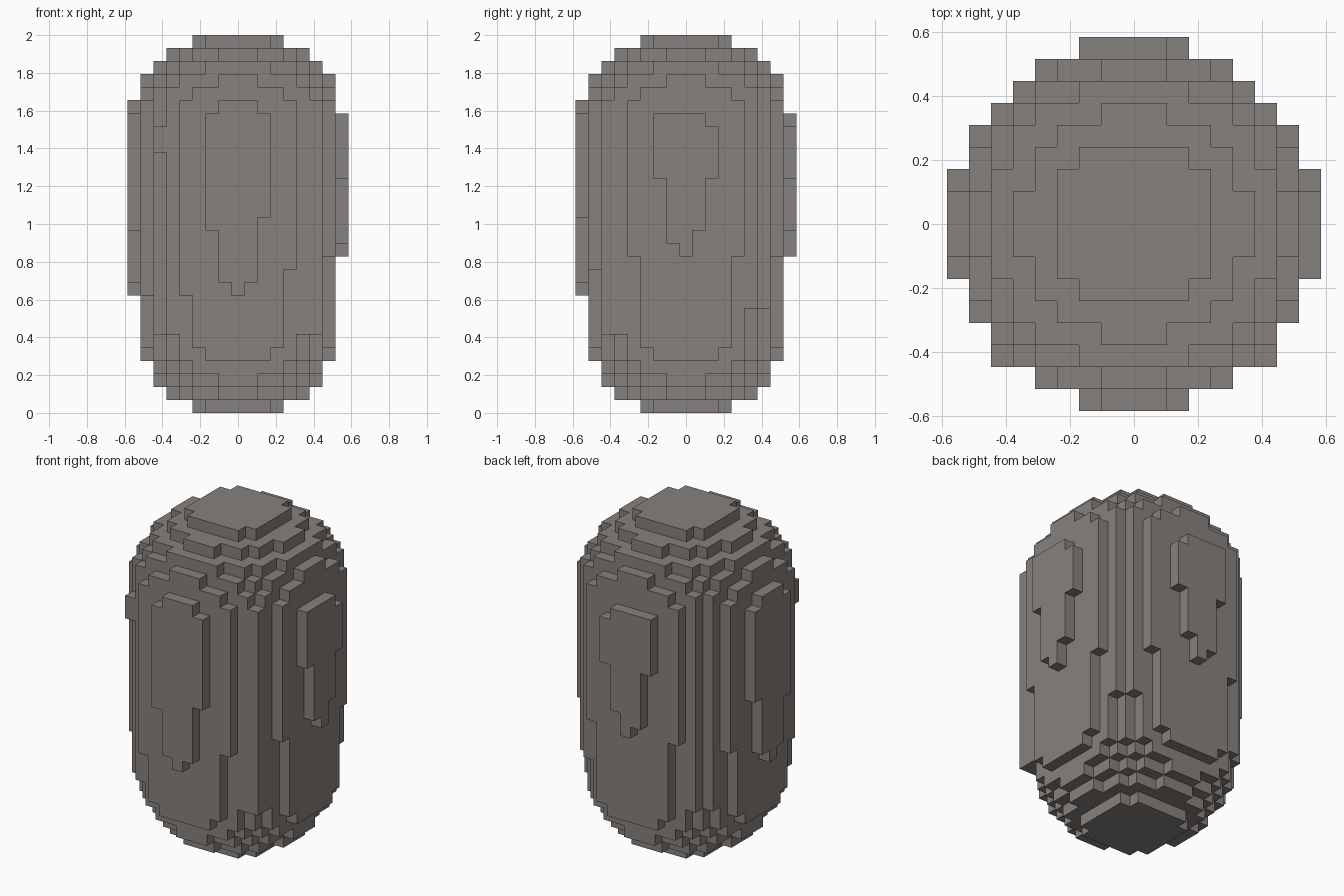
import bpy
import bmesh
from mathutils import Vector

cube = bpy.data.objects.get("Cube")
if cube:
    bpy.data.objects.remove(cube, do_unlink=True)

LAYERS = 29
SIZE = 2 / LAYERS

# Half-widths of each row, from the middle row outwards, for the stepped caps
CAPS = {
    0: "3332", 1: "554431", 2: "6655431", 3: "6666543",
    4: "77766542", 5: "77776543",
    24: "77776653", 25: "77666541", 26: "6665542", 27: "554431", 28: "3332",
}
BODY = "77776653"

cells = set()


def add_column(i, j, start, end):
    cells.update((i, j, k) for k in range(start, end))


def add_both(i, j, start, end):
    """Add a column and its twin across the diagonal."""
    add_column(i, j, start, end)
    add_column(j, i, start, end)


# Rounded capsule body, layer by layer
for k in range(LAYERS):
    for j, width in enumerate(CAPS.get(k, BODY)):
        for i in range(-int(width), int(width) + 1):
            cells.update({(i, j, k), (i, -j, k)})

# Shoulder strips that widen the four broad faces
add_both(-4, -7, 9, 24)
add_both(4, -7, 11, 24)
add_both(-4, 7, 12, 24)
add_both(4, 7, 12, 24)

# Corner differences
for k in (6, 7):
    cells -= {(6, 5, k), (5, 6, k)}
add_column(6, -6, 6, 24)
add_column(-6, -6, 20, 22)

# Raised panels: long ones on front and -x, short ones on back and +x
LONG = [(14, 23), (10, 24), (9, 24), (10, 24), (15, 23)]
SHORT = [(18, 23), (13, 23), (12, 23), (14, 23), (18, 22)]
for depth, panel in ((-8, LONG), (8, SHORT)):
    for t, (start, end) in enumerate(panel, -2):
        add_both(t, depth, start, end)

# Skin the outside of the blocks
bm = bmesh.new()
corners = {}


def corner(p):
    if p not in corners:
        x, y, z = p
        corners[p] = bm.verts.new(Vector((x - 0.5, y - 0.5, z)) * SIZE)
    return corners[p]


for cell in sorted(cells):
    for axis in range(3):
        u, v = (axis + 1) % 3, (axis + 2) % 3
        for side in (0, 1):
            near = list(cell)
            near[axis] += 2 * side - 1
            if tuple(near) in cells:
                continue
            loop = []
            for a, b in ((0, 0), (1, 0), (1, 1), (0, 1)):
                p = list(cell)
                p[axis] += side
                p[u] += a
                p[v] += b
                loop.append(corner(tuple(p)))
            bm.faces.new(loop if side else loop[::-1])

# Merge flat areas into clean faces
bmesh.ops.dissolve_limit(bm, angle_limit=0.01, verts=bm.verts[:], edges=bm.edges[:])

mesh = bpy.data.meshes.new("stepped_capsule")
bm.to_mesh(mesh)
bm.free()
capsule = bpy.data.objects.new("stepped_capsule", mesh)
bpy.context.collection.objects.link(capsule)

# Warm grey stone
stone = bpy.data.materials.new("warm_grey")
stone.use_nodes = True
colour = (0.24, 0.22, 0.205, 1)
stone.diffuse_color = colour
stone.node_tree.nodes["Principled BSDF"].inputs["Base Color"].default_value = colour
mesh.materials.append(stone)
